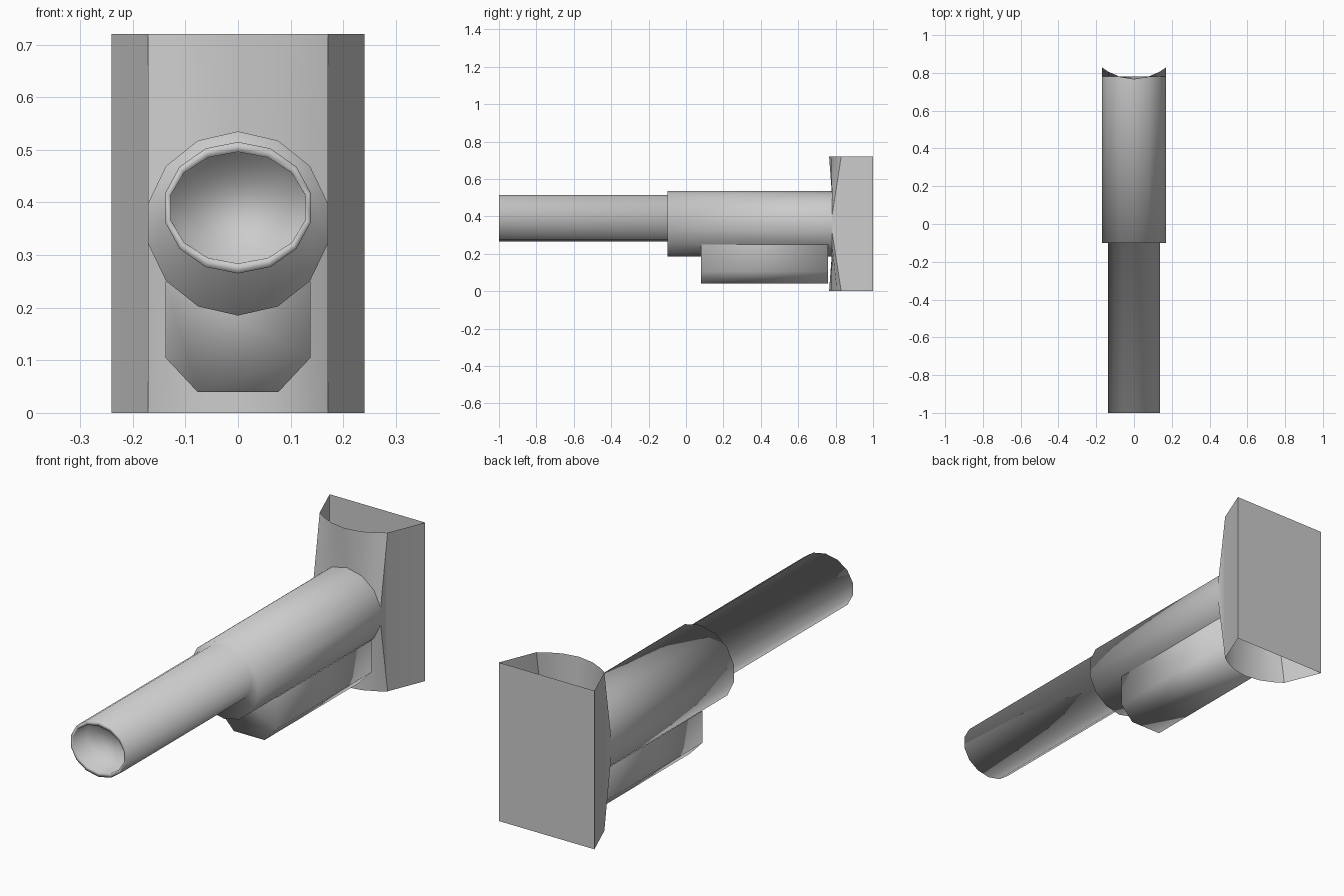
import bpy, bmesh, math

if "Cube" in bpy.data.objects:
    bpy.data.objects.remove(bpy.data.objects["Cube"])

SIDES = 14


def finish(name, bm):
    bmesh.ops.recalc_face_normals(bm, faces=bm.faces)
    mesh = bpy.data.meshes.new(name)
    bm.to_mesh(mesh)
    bm.free()
    obj = bpy.data.objects.new(name, mesh)
    bpy.context.collection.objects.link(obj)
    for p in mesh.polygons:
        p.use_smooth = True
    return obj


def ring(y, rx, rz, cz):
    """Points of a 14-sided ring with a corner at the top."""
    angles = [2 * math.pi * i / SIDES for i in range(SIDES)]
    return [(rx * math.sin(a), y, cz + rz * math.cos(a)) for a in angles]


def bridge(bm, a, b, closed=True):
    n = len(a)
    for i in range(n if closed else n - 1):
        j = (i + 1) % n
        bm.faces.new((a[i], a[j], b[j], b[i]))


# Barrel and round body: one lathe-like loft from the bore to the stock
bm = bmesh.new()
profile = [(-0.90, 0.130, 0.105, 0.39),
           (-1.00, 0.131, 0.106, 0.39),
           (-1.00, 0.142, 0.125, 0.39),
           (-0.10, 0.142, 0.125, 0.39),
           (-0.10, 0.175, 0.175, 0.36),
           (0.78, 0.175, 0.175, 0.36)]
rings = [[bm.verts.new(p) for p in ring(*r)] for r in profile]
for a, b in zip(rings, rings[1:]):
    bridge(bm, a, b)
bm.faces.new(rings[0])
finish("barrel_and_body", bm)

# Lower housing: chamfered trough under the body, closed at both ends
bm = bmesh.new()
half = [(0.138, 0.25), (0.138, 0.105), (0.077, 0.04)]
outline = half + [(-x, z) for x, z in reversed(half)]
front, back = [[bm.verts.new((x, y, z)) for x, z in outline] for y in (0.08, 0.76)]
bridge(bm, front, back, closed=False)
bm.faces.new(front)
bm.faces.new(back)
finish("lower_housing", bm)

# Shoulder stock: curved front lofted from the body ring, flat back, open ends
bm = bmesh.new()
body_end = ring(0.78, 0.175, 0.175, 0.36)
upper = [body_end[i % SIDES] for i in range(-3, 4)]
lower = [body_end[i] for i in range(10, 3, -1)]


def arc_row(points, z):
    return [bm.verts.new((x, 0.765 + 0.065 * (x / 0.171) ** 2, z)) for x, _, _ in points]


top, bottom = arc_row(upper, 0.72), arc_row(lower, 0.0)
up = [bm.verts.new(p) for p in upper]
low = [bm.verts.new(p) for p in lower]
bridge(bm, top, up, closed=False)
bridge(bm, low, bottom, closed=False)
corners = []
for end, x in ((0, -0.24), (-1, 0.24)):
    hi, lo = bm.verts.new((x, 1, 0.72)), bm.verts.new((x, 1, 0))
    # web beside the body, then the slanted side wall
    bm.faces.new((top[end], up[end], low[end], bottom[end]))
    bm.faces.new((hi, top[end], bottom[end], lo))
    corners += [hi, lo]
bm.faces.new((corners[0], corners[1], corners[3], corners[2]))
stock = finish("shoulder_stock", bm)
bpy.context.view_layer.objects.active = stock
stock.select_set(True)
bpy.ops.object.shade_smooth_by_angle(angle=math.radians(55))
